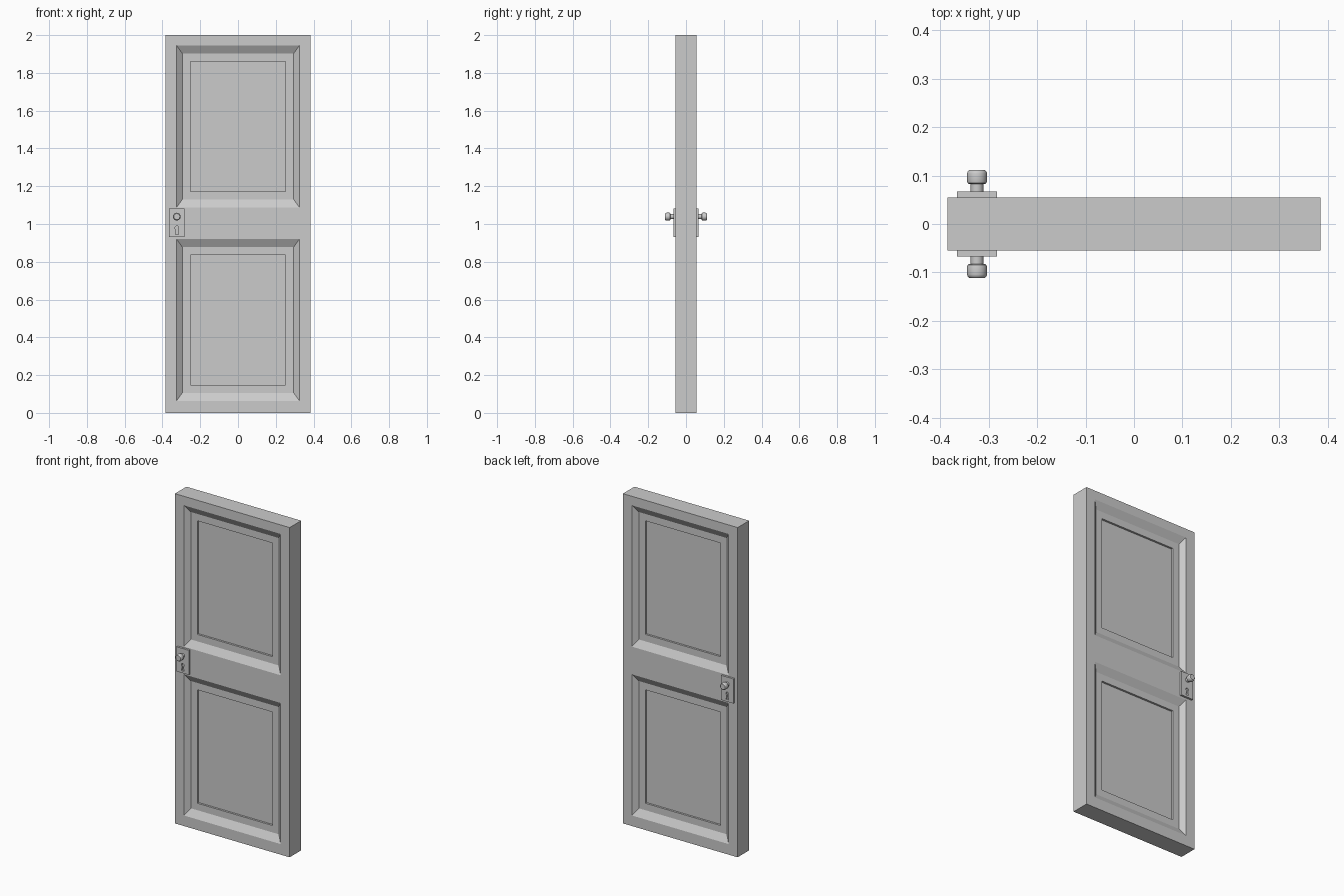
import bpy, bmesh
from math import sin, cos, pi, radians

if "Cube" in bpy.data.objects:
    bpy.data.objects.remove(bpy.data.objects["Cube"])

W, T, H = 0.385, 0.055, 2.0          # half width, half thickness, height
PANELS = [(0.064, 0.92), (1.088, 1.945)]
KX = -0.324                          # knob and keyhole line


def make_object(name, bm):
    bmesh.ops.remove_doubles(bm, verts=bm.verts, dist=1e-5)
    bmesh.ops.recalc_face_normals(bm, faces=bm.faces)
    mesh = bpy.data.meshes.new(name)
    bm.to_mesh(mesh)
    bm.free()
    obj = bpy.data.objects.new(name, mesh)
    bpy.context.collection.objects.link(obj)
    return obj


def quad(bm, pts):
    return bm.faces.new([bm.verts.new(p) for p in pts])


def rect(x, z0, z1, y):
    return [(-x, y, z0), (x, y, z0), (x, y, z1), (-x, y, z1)]


def prism(bm, outline, y0, y1):
    face = bm.faces.new([bm.verts.new((x, y0, z)) for x, z in outline])
    new = bmesh.ops.extrude_face_region(bm, geom=[face])["geom"]
    for v in new:
        if isinstance(v, bmesh.types.BMVert):
            v.co.y = y1


# Door slab with two stepped, sloped recesses on each side
bm = bmesh.new()
xs = [-W, -0.325, 0.325, W]
zs = [0, *PANELS[0], *PANELS[1], H]
for s in (-1, 1):
    for i in range(3):
        for j in range(5):
            if i == 1 and j in (1, 3):
                continue
            a, b, c, d = xs[i], xs[i + 1], zs[j], zs[j + 1]
            quad(bm, [(a, s * T, c), (b, s * T, c), (b, s * T, d), (a, s * T, d)])
    for z0, z1 in PANELS:
        rings = [rect(0.325, z0, z1, s * T),
                 rect(0.295, z0 + 0.042, z1 - 0.042, s * (T - 0.025)),
                 rect(0.252, z0 + 0.084, z1 - 0.084, s * (T - 0.025)),
                 rect(0.252, z0 + 0.084, z1 - 0.084, s * (T - 0.037))]
        for r, q in zip(rings, rings[1:]):
            for k in range(4):
                n = (k + 1) % 4
                quad(bm, [r[k], r[n], q[n], q[k]])
        quad(bm, rings[-1])
bmesh.ops.remove_doubles(bm, verts=bm.verts, dist=1e-5)
bmesh.ops.bridge_loops(bm, edges=[e for e in bm.edges if e.is_boundary])
make_object("door_slab", bm)

# Knob profile: (radius, distance from door centre)
PROFILE = [(0, 0.06), (0.013, 0.06), (0.013, 0.083), (0.017, 0.083),
           (0.0195, 0.0845), (0.0206, 0.088), (0.0206, 0.104),
           (0.0195, 0.108), (0.016, 0.111), (0, 0.111)]
SEG = 24

for s, side in ((-1, "front"), (1, "back")):
    # Lock plate
    bm = bmesh.new()
    prism(bm, [(-0.365, 0.932), (-0.283, 0.932), (-0.283, 1.081), (-0.365, 1.081)],
          s * 0.05, s * 0.067)
    plate = make_object(side + "_lock_plate", bm)

    # Keyhole cutter: round top with a flared slot
    bm = bmesh.new()
    arc = [(KX + 0.01 * cos(radians(t)), 0.98 + 0.01 * sin(radians(t)))
           for t in range(-60, 241, 25)]
    prism(bm, arc + [(KX - 0.008, 0.945), (KX + 0.008, 0.945)], s * 0.057, s * 0.08)
    cutter = make_object(side + "_keyhole_cutter", bm)
    cutter.hide_render = True
    cutter.hide_set(True)
    mod = plate.modifiers.new("keyhole", 'BOOLEAN')
    mod.operation = 'DIFFERENCE'
    mod.object = cutter

    # Turned knob
    bm = bmesh.new()
    for k in range(SEG):
        t0, t1 = 2 * pi * k / SEG, 2 * pi * (k + 1) / SEG
        for (r0, y0), (r1, y1) in zip(PROFILE, PROFILE[1:]):
            pts = [(r0, y0, t0), (r0, y0, t1), (r1, y1, t1), (r1, y1, t0)]
            if r0 == 0:
                pts.pop(0)
            elif r1 == 0:
                pts.pop()
            quad(bm, [(KX + r * cos(t), s * y, 1.039 + r * sin(t)) for r, y, t in pts])
    knob = make_object(side + "_knob", bm)
    bpy.ops.object.select_all(action='DESELECT')
    knob.select_set(True)
    bpy.context.view_layer.objects.active = knob
    bpy.ops.object.shade_smooth_by_angle(angle=radians(40))
